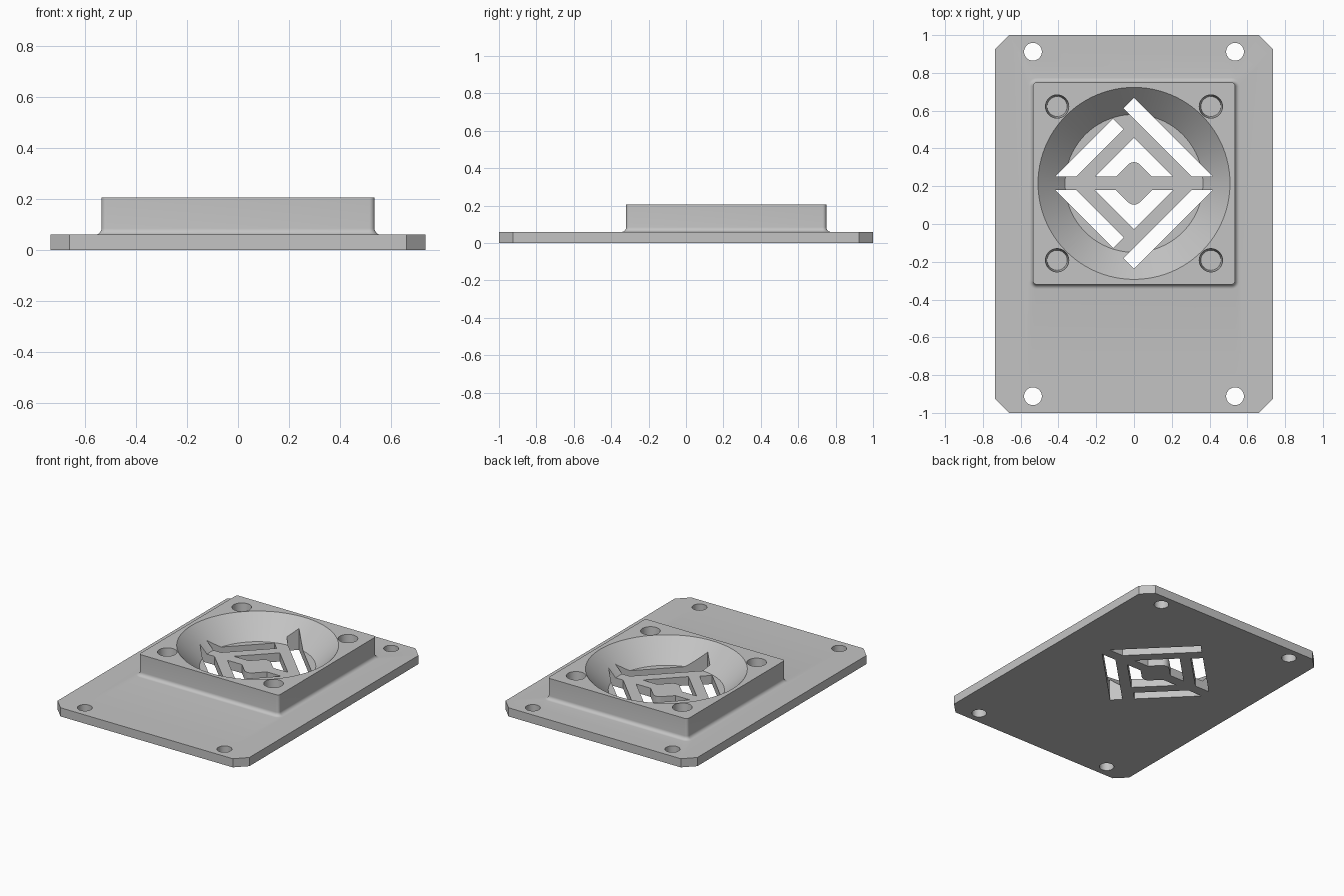
import bpy, bmesh, math

if "Cube" in bpy.data.objects:
    bpy.data.objects.remove(bpy.data.objects["Cube"], do_unlink=True)

CY = 0.215          # centre of the raised housing along y
BASE, TOP = 0.06, 0.205

grey = bpy.data.materials.new("plain_grey")
grey.use_nodes = True
grey.diffuse_color = (0.55, 0.55, 0.55, 1)
grey.node_tree.nodes["Principled BSDF"].inputs["Base Color"].default_value = grey.diffuse_color


def loft(name, layers):
    """Closed solid through a list of (outline, z) layers."""
    bm = bmesh.new()
    rings = [[bm.verts.new((x, y, z)) for x, y in pts] for pts, z in layers]
    for low, high in zip(rings, rings[1:]):
        for i in range(len(low)):
            j = (i + 1) % len(low)
            bm.faces.new((low[i], low[j], high[j], high[i]))
    bm.faces.new(rings[0][::-1])
    bm.faces.new(rings[-1])
    bmesh.ops.recalc_face_normals(bm, faces=bm.faces)
    mesh = bpy.data.meshes.new(name)
    bm.to_mesh(mesh)
    bm.free()
    obj = bpy.data.objects.new(name, mesh)
    bpy.context.collection.objects.link(obj)
    mesh.materials.append(grey)
    return obj


def arc(x, y, r, start, end, n):
    steps = [math.radians(start + (end - start) * i / n) for i in range(n + 1)]
    return [(x + r * math.cos(a), y + r * math.sin(a)) for a in steps]


def circle(x, y, r, n=48):
    return arc(x, y, r, 0, 360, n)[:-1]


def rounded_square(half, r):
    pts = []
    for k, (sx, sy) in enumerate([(1, 1), (-1, 1), (-1, -1), (1, -1)]):
        pts += arc(sx * (half - r), CY + sy * (half - r), r, 90 * k, 90 * k + 90, 6)
    return pts


def combine(target, tool, operation):
    mod = target.modifiers.new(operation, 'BOOLEAN')
    mod.operation, mod.solver, mod.object = operation, 'EXACT', tool
    bpy.context.view_layer.objects.active = target
    bpy.ops.object.modifier_apply(modifier=mod.name)
    bpy.data.objects.remove(tool, do_unlink=True)


# Base plate with chamfered corners
w, c = 0.735, 0.075
outline = [(w, c - 1), (w, 1 - c), (w - c, 1), (c - w, 1),
           (-w, 1 - c), (-w, c - 1), (c - w, -1), (w - c, -1)]
plate = loft("vented_mounting_plate", [(outline, 0), (outline, BASE)])

# Raised square housing with a fillet around its foot
F, HALF, R = 0.025, 0.535, 0.02
layers = [(rounded_square(HALF + F, R + F), BASE / 2)]
for i in range(7):
    a = math.pi / 2 * i / 6
    grow = F * (1 - math.sin(a))
    layers.append((rounded_square(HALF + grow, R + grow), BASE + F * (1 - math.cos(a))))
layers.append((rounded_square(HALF, R), TOP))
combine(plate, loft("housing", layers), 'UNION')

# Conical bowl
combine(plate, loft("bowl_cutter", [(circle(0, CY, 0.365, 96), BASE),
                                    (circle(0, CY, 0.528, 96), TOP + 0.02)]), 'DIFFERENCE')

# Corner screw holes and tapered blind holes in the housing
for sx in (-1, 1):
    for sy in (-1, 1):
        hole = circle(sx * 0.535, sy * 0.912, 0.047)
        combine(plate, loft("screw_hole_cutter", [(hole, -0.1), (hole, 0.3)]), 'DIFFERENCE')
        x, y = sx * 0.407, CY + sy * 0.407
        combine(plate, loft("blind_hole_cutter", [(circle(x, y, 0.053), BASE),
                                                  (circle(x, y, 0.063), TOP + 0.02)]), 'DIFFERENCE')

# Diagonal vent slots, mirrored above and below the bowl centre
G = 0.036                     # half of the middle rib
A, B, C, D = 0.453, 0.342, 0.242, 0.131
S = (A - B) / 2
ROUND = 0.045
long_slot = [(0, A), (-S, A - S), (B - G, G), (A - G, G)]
short_slot = [(-2 * S, A - 2 * S), (-S, B - S), (G - B, G), (G - A, G)]
chevron = ([(0, C), (G - C, G), (G - D, G)]
           + arc(0, D - ROUND * math.sqrt(2), ROUND, 135, 45, 8)
           + [(D - G, G), (C - G, G)])
for side in (1, -1):
    for slot in (long_slot, short_slot, chevron):
        pts = [(x, CY + side * y) for x, y in slot]
        combine(plate, loft("slot_cutter", [(pts, -0.1), (pts, 0.3)]), 'DIFFERENCE')

# Smooth round walls, sharp edges kept
bpy.ops.object.select_all(action='DESELECT')
plate.select_set(True)
bpy.context.view_layer.objects.active = plate
bpy.ops.object.shade_smooth_by_angle(angle=math.radians(30))
